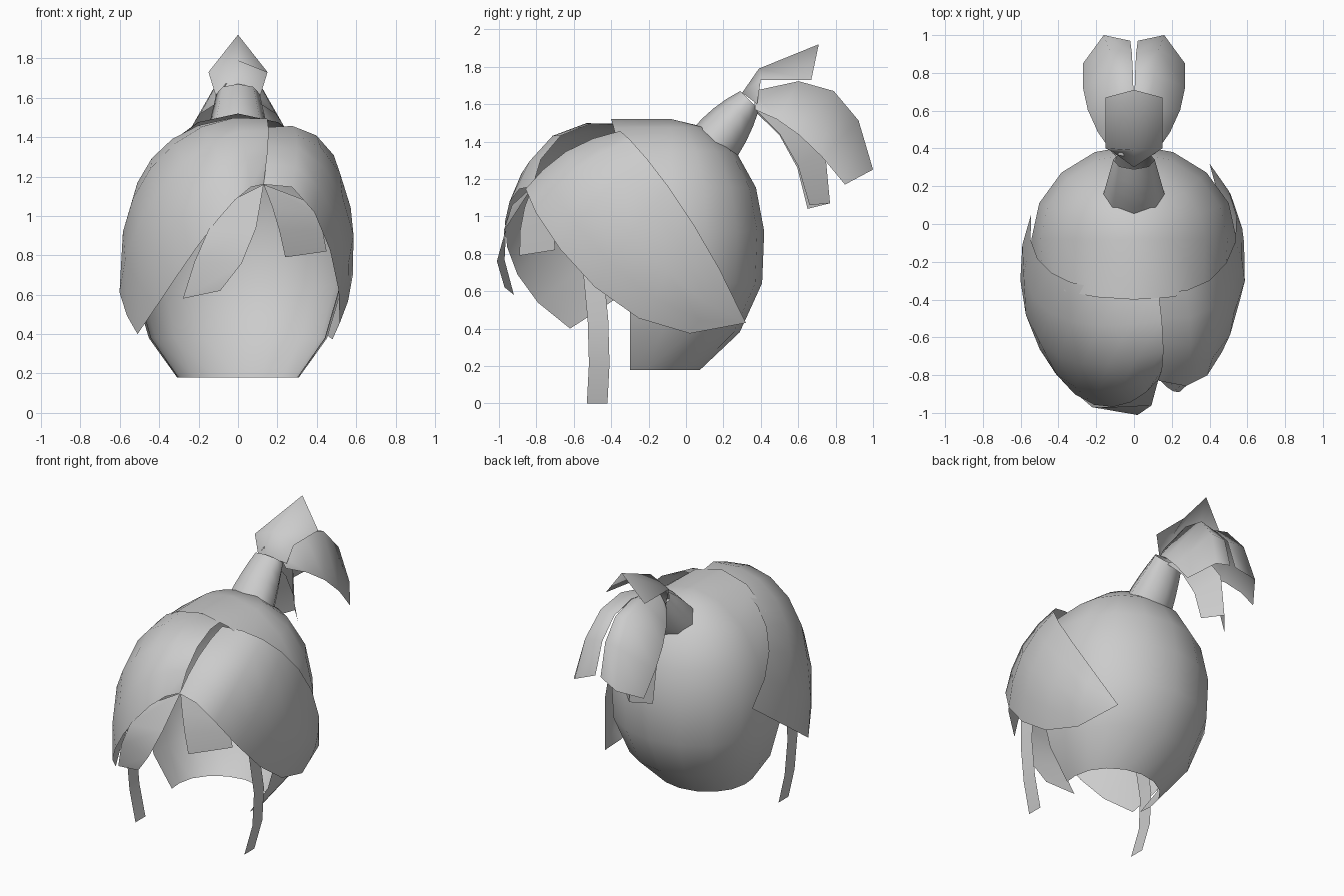
import bpy
import math
from mathutils import Vector

cube = bpy.data.objects.get("Cube")
if cube:
    bpy.data.objects.remove(cube)

GREY = (0.6, 0.6, 0.6, 1)
hair = bpy.data.materials.new("hair grey")
hair.use_nodes = True
hair.diffuse_color = GREY
hair.node_tree.nodes["Principled BSDF"].inputs["Base Color"].default_value = GREY


def loft(name, rows, closed=False):
    """Skin a sheet across rows of equal point count."""
    count = len(rows[0])
    verts = [point for row in rows for point in row]
    faces = []
    for r in range(len(rows) - 1):
        for c in range(count if closed else count - 1):
            d = (c + 1) % count
            low, high = r * count, (r + 1) * count
            faces.append((low + c, low + d, high + d, high + c))
    mesh = bpy.data.meshes.new(name)
    mesh.from_pydata(verts, [], faces)
    mesh.materials.append(hair)
    obj = bpy.data.objects.new(name, mesh)
    bpy.context.collection.objects.link(obj)
    bpy.ops.object.select_all(action='DESELECT')
    obj.select_set(True)
    bpy.context.view_layer.objects.active = obj
    # Merge collapsed corners and make the facing consistent
    bpy.ops.object.mode_set(mode='EDIT')
    bpy.ops.mesh.select_all(action='SELECT')
    bpy.ops.mesh.remove_doubles(threshold=0.001)
    bpy.ops.mesh.normals_make_consistent(inside=False)
    bpy.ops.object.mode_set(mode='OBJECT')
    bpy.ops.object.shade_smooth_by_angle(angle=math.radians(85))


def bezier(controls, t):
    """Point on a curve with any number of controls."""
    points = [Vector(p) for p in controls]
    while len(points) > 1:
        points = [a.lerp(b, t) for a, b in zip(points, points[1:])]
    return points[0]


def lock(name, edges, steps=3):
    """Strand of hair stretched between curves running root to tip."""
    loft(name, [[bezier(e, i / steps) for e in edges] for i in range(steps + 1)])


def fringe(name, top, bottom, bulge, taper, columns=7, rows=4):
    """Panel between two curves, puffed out from the middle of the head."""
    centre = Vector((0, -.2, .8))
    grid = []
    for r in range(rows + 1):
        s = r / rows
        line = []
        for c in range(columns + 1):
            u = c / columns
            a, b = bezier(top, u), bezier(bottom, u)
            p = a.lerp(b, s)
            puff = bulge * (1 - taper * u) * (a - b).length * math.sin(math.pi * s)
            line.append(p + (p - centre).normalized() * puff)
        grid.append(line)
    loft(name, grid)


def flip(edges):
    return [[(-x, y, z) for x, y, z in edge] for edge in edges]


# Scalp cap: stacked arcs, open at the face and at the nape
cap = []
for i in range(8):
    t = math.sin(math.radians(21 * i - 57))
    z = .85 + t * (.67 if t > 0 else .8)
    size = math.sqrt(max(0, 1 - abs(t) ** 2.2))
    middle = -.08 - .4 * max(0, .5 - z)
    half = [(.53 * size, -.3 - .1 * max(0, t) ** 2, z)]
    for k in range(5):
        a = math.pi / 8 * k
        half.append((.545 * size * math.cos(a), middle + .5 * size * math.sin(a), z))
    cap.append(half + flip([half[-2::-1]])[0])
loft("scalp_cap", cap)

# Fringe panels either side of the parting
fringe("left_fringe",
       [(.13, -.36, 1.45), (.5, -.4, 1.53), (.7, 0, 1.15), (.4, .32, .43)],
       [(.13, -.83, 1.16), (.5, -1, 1.3), (.64, -.4, .1), (.4, .32, .43)],
       bulge=.11, taper=.2)
fringe("right_fringe",
       [(.13, -.36, 1.49), (-.3, -.36, 1.55), (-.6, -.3, 1.25), (-.545, .05, .87)],
       [(.13, -.82, 1.16), (0, -1, 1.2), (-.3, -1.1, .7), (-.51, -.62, .4)],
       bulge=.24, taper=.6)

# Loose locks over the forehead
lock("centre_lock", [[(.13, -.82, 1.16), (.1, -1.1, .8), (-.09, -.97, .62)],
                     [(-.07, -.93, 1.06), (-.2, -1.03, .88), (-.28, -.92, .58)]])
lock("left_lock", [[(.13, -.82, 1.16), (.2, -.9, 1), (.24, -.89, .79)],
                   [(.34, -.76, 1.08), (.43, -.7, 1), (.45, -.7, .82)]])

# Thin hanging locks beside the ears
front_edge = [(.47, -.55, .7), (.53, -.5, .3), (.42, -.53, 0)]
side_lock = [front_edge, [(x, y + .11, z) for x, y, z in front_edge]]
lock("left_side_lock", side_lock)
lock("right_side_lock", flip(side_lock))

# Gathered neck of the ponytail, narrowing as it leans back
neck = []
for i in range(5):
    t = i / 4
    ring = []
    for k in range(8):
        a = math.tau * k / 8
        lift = (.1 - .05 * t * t) * math.sin(a)
        ring.append(((.17 - .06 * t) * math.cos(a),
                     .13 + .21 * t - lift, 1.36 + .26 * t + lift))
    neck.append(ring)
loft("ponytail_neck", neck, closed=True)

# Upturned crest above the tie, folded along its middle
crest_side = [(.11, .38, 1.6), (.15, .4, 1.73), (.15, .67, 1.73)]
crest_ridge = [(0, .3, 1.66), (0, .39, 1.79), (0, .71, 1.92)]
loft("ponytail_crest", list(zip(flip([crest_side])[0], crest_ridge, crest_side)))

# Pair of drooping tail leaves: inner edge, ridge, outer edge
leaf = [[(0, .36, 1.66), (0, .9, 1.82), (.02, .97, 1.3)],
        [(.06, .36, 1.67), (.1, .9, 1.88), (.16, 1, 1.25)],
        [(.11, .37, 1.57), (.3, .6, 1.5), (.27, .85, 1.17)]]
lock("left_tail_leaf", leaf, steps=4)
lock("right_tail_leaf", flip(leaf), steps=4)

# Short folded strand under the tail
lock("tail_under_strand", [[(.04, .36, 1.58), (0, .6, 1.4), (0, .66, 1.06)],
                           [(-.05, .4, 1.6), (-.1, .8, 1.6), (-.1, .77, 1.07)],
                           [(-.1, .36, 1.57), (-.2, .6, 1.4), (-.2, .65, 1.04)]])
